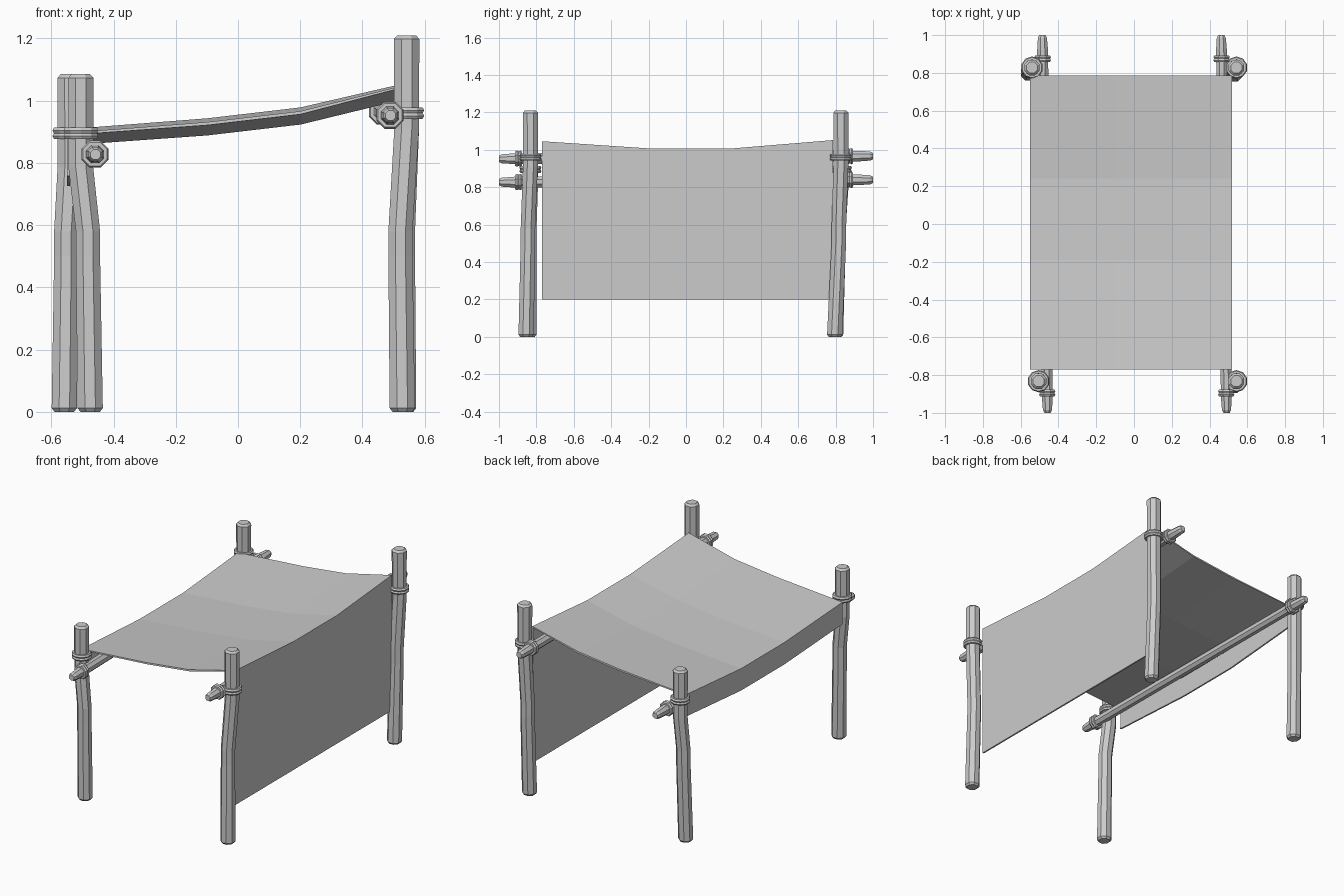
import bpy, bmesh, math
from mathutils import Vector

if "Cube" in bpy.data.objects:
    bpy.data.objects.remove(bpy.data.objects["Cube"])


def make_object(name, bm):
    bmesh.ops.recalc_face_normals(bm, faces=bm.faces)
    mesh = bpy.data.meshes.new(name)
    bm.to_mesh(mesh)
    bm.free()
    obj = bpy.data.objects.new(name, mesh)
    bpy.context.collection.objects.link(obj)
    return obj


def ring_axes(axis):
    # two directions spanning the cross-section of a rod along 'Z' or 'Y'
    return Vector((1, 0, 0)), Vector((0, 1, 0)) if axis == 'Z' else Vector((0, 0, 1))


def rod(name, stations, axis, sides=8):
    # stations: (x, y, z, radius) along the rod
    u, v = ring_axes(axis)
    bm = bmesh.new()
    loops = []
    for x, y, z, r in stations:
        loops.append([bm.verts.new(Vector((x, y, z)) + r * (u * math.cos(a) + v * math.sin(a)))
                      for a in (2 * math.pi * (i + 0.5) / sides for i in range(sides))])
    for a, b in zip(loops, loops[1:]):
        for i in range(sides):
            j = (i + 1) % sides
            bm.faces.new((a[i], a[j], b[j], b[i]))
    bm.faces.new(loops[0])
    bm.faces.new(loops[-1])
    return make_object(name, bm)


def rope(name, center, axis, radius, thick=0.011, turns=2, sides=10, tube=6):
    # stacked rope coils around a rod
    u, v = ring_axes(axis)
    w = u.cross(v)
    bm = bmesh.new()
    for t in range(turns):
        c = Vector(center) + w * (t - (turns - 1) / 2) * thick * 1.6
        g = []
        for i in range(sides):
            a = 2 * math.pi * (i + 0.5) / sides
            d = u * math.cos(a) + v * math.sin(a)
            g.append([bm.verts.new(c + d * (radius + thick * math.cos(b)) + w * thick * math.sin(b))
                      for b in (2 * math.pi * k / tube for k in range(tube))])
        for i in range(sides):
            for k in range(tube):
                i2, k2 = (i + 1) % sides, (k + 1) % tube
                bm.faces.new((g[i][k], g[i2][k], g[i2][k2], g[i][k2]))
    return make_object(name, bm)


# Posts: bottom, middle and top positions, height, rope height
posts = {
    "front_left": ((-0.475, -0.84), (-0.482, -0.838), (-0.505, -0.832), 1.085, 0.895),
    "back_left": ((-0.558, 0.80), (-0.552, 0.815), (-0.54, 0.828), 1.085, 0.895),
    "front_right": ((0.528, -0.855), (0.522, -0.845), (0.542, -0.832), 1.21, 0.96),
    "back_right": ((0.532, 0.795), (0.53, 0.817), (0.542, 0.828), 1.21, 0.96),
}
for name, (b, m, t, h, rope_z) in posts.items():
    top_z = h - 0.3
    rod(name + "_post", [(*b, 0, 0.034), (*b, 0.012, 0.044), (*m, 0.5, 0.042),
                         (*m, 0.58, 0.042), (*t, top_z, 0.043), (*t, h - 0.012, 0.044),
                         (*t, h, 0.032)], 'Z')
    rope(name + "_post_rope", (*t, rope_z), 'Z', 0.048)

# Side poles along y: front and back end (x, z)
poles = {"left": ((-0.458, 0.827), (-0.485, 0.84)),
         "right": ((0.49, 0.952), (0.462, 0.967))}
for name, (f, k) in poles.items():
    def at(y, r):
        s = (y + 1) / 2
        return (f[0] + (k[0] - f[0]) * s, y, f[1] + (k[1] - f[1]) * s, r)
    rod(name + "_pole", [at(-1, 0.018), at(-0.985, 0.026), at(-0.92, 0.031),
                         at(0.92, 0.031), at(0.985, 0.026), at(1, 0.018)], 'Y')
    for end, y in (("front", -0.895), ("back", 0.875)):
        rope(f"{name}_pole_{end}_rope", at(y, 0)[:3], 'Y', 0.036, sides=8)

# Cloth: left flap, sagging roof and right side curtain in one sheet
profile = [(-0.55, 0.77), (-0.55, 0.908), (-0.1, 0.943), (0.2, 0.978), (0.52, 1.052), (0.52, 0.2)]
rows = [(-0.77, -0.012), (-0.19, -0.045), (0.24, -0.045), (0.785, 0)]
bm = bmesh.new()
grid = []
for y, sag in rows:
    grid.append([bm.verts.new((x, y, z if i == 5 else z + sag * (0.5 if i == 4 and sag == -0.012 else 1)))
                 for i, (x, z) in enumerate(profile)])
for a, b in zip(grid, grid[1:]):
    for i in range(len(profile) - 1):
        bm.faces.new((a[i], a[i + 1], b[i + 1], b[i]))
for f in bm.faces:
    f.smooth = False
cloth = make_object("cloth_canopy", bm)
solid = cloth.modifiers.new("thickness", 'SOLIDIFY')
solid.thickness = 0.01
solid.offset = -1
